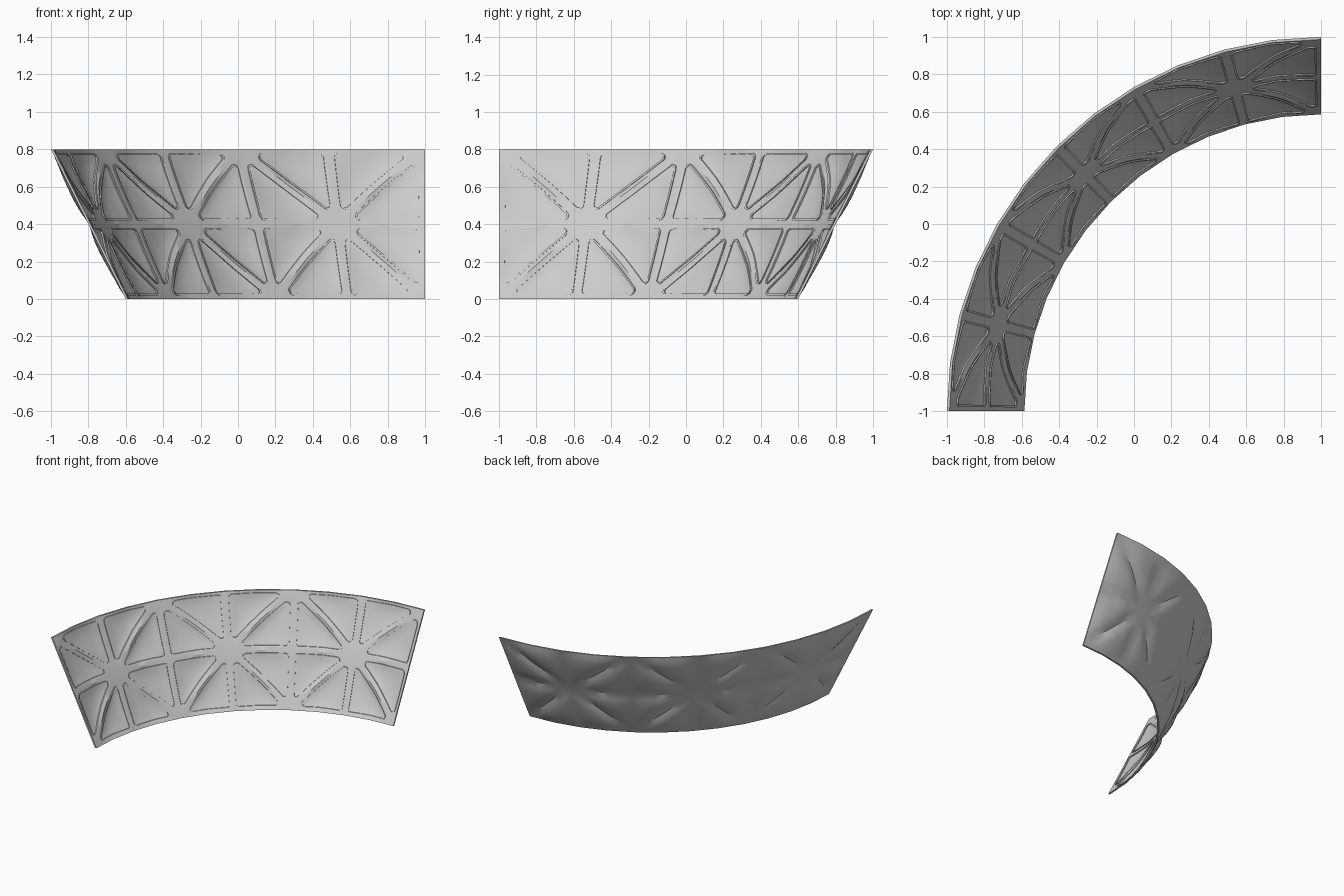
import bpy, bmesh, math
from mathutils import Vector

if "Cube" in bpy.data.objects:
    bpy.data.objects.remove(bpy.data.objects["Cube"])

N = 8                 # grid steps per half cell (15 degrees)
NU, NV = 6 * N, 2 * N
THICK, BULGE = 0.014, 0.024
SU, SV = 0.471, 0.447  # flat size of a half cell


def bulge(u, v):
    # pillow height inside each of the eight triangles of a cell
    a, b = abs(u % 2 - 1), abs(v - 1)
    m, n = max(a, b), min(a, b)
    return BULGE * max(0, 27 * (1 - m) * (m - n) * n) ** 0.75


def point(u, v, d):
    # conical quarter wall, faceted every 7.5 degrees
    k = min(max(math.floor(u * 2), 0), 11)
    f = u * 2 - k
    a0, a1 = (math.radians(90 + 7.5 * j) for j in (k, k + 1))
    c = Vector((math.cos(a0), math.sin(a0), 0)).lerp(Vector((math.cos(a1), math.sin(a1), 0)), f)
    p = c * (1.6 + 0.2 * v + d + bulge(u, v))
    return p + Vector((1, -1, 0.4 * v))


def finish(bm, name):
    bmesh.ops.recalc_face_normals(bm, faces=bm.faces)
    me = bpy.data.meshes.new(name)
    bm.to_mesh(me)
    bm.free()
    ob = bpy.data.objects.new(name, me)
    bpy.context.collection.objects.link(ob)
    bpy.ops.object.select_all(action='DESELECT')
    ob.select_set(True)
    bpy.context.view_layer.objects.active = ob
    bpy.ops.object.shade_smooth_by_angle(angle=math.radians(30))
    return ob


# curved wall shell with pillowed triangles
bm = bmesh.new()
skins = []
for d in (0, -THICK):
    g = [[bm.verts.new(point(i / N, j / N, d)) for j in range(NV + 1)] for i in range(NU + 1)]
    skins.append(g)
    for i in range(NU):
        for j in range(NV):
            a, b, c, e = g[i][j], g[i + 1][j], g[i + 1][j + 1], g[i][j + 1]
            if ((i // N) + (j // N)) % 2 == 0:
                tris = ((a, b, c), (a, c, e))
            else:
                tris = ((a, b, e), (b, c, e))
            for t in tris:
                bm.faces.new(t)
rim = ([(i, 0) for i in range(NU)] + [(NU, j) for j in range(NV)]
       + [(i, NV) for i in range(NU, 0, -1)] + [(0, j) for j in range(NV, 0, -1)])
for (i, j), (k, l) in zip(rim, rim[1:] + rim[:1]):
    o, n = skins
    bm.faces.new((o[i][j], o[k][l], n[k][l], n[i][j]))
finish(bm, "curved_wall")


def rounded_outline(tri, inset, w):
    # rounded triangle: an inset core grown outward by w
    la, lb, lc = ((tri[(i + 1) % 3] - tri[(i + 2) % 3]).length for i in range(3))
    inc = (tri[0] * la + tri[1] * lb + tri[2] * lc) / (la + lb + lc)
    inr = SU * SV / (la + lb + lc)
    core = [inc + (p - inc) * (1 - inset / inr) for p in tri]
    pts = []
    for i in range(3):
        p, q, r = core[i - 1], core[i], core[(i + 1) % 3]
        e0, e1 = q - p, r - q
        t0 = math.atan2(-e0.x, e0.y)
        t1 = math.atan2(-e1.x, e1.y)
        turn = (t1 - t0) % math.tau
        for s in range(7):
            t = t0 + turn * s / 6
            pts.append(q + w * Vector((math.cos(t), math.sin(t))))
        nrm = Vector((math.cos(t1), math.sin(t1)))
        for s in range(1, 14):
            pts.append(q + e1 * s / 14 + w * nrm)
    return pts


# raised beads around every triangle on the inner side
bm = bmesh.new()
SECTION = ((0.028, 0.006), (0.028, -0.009), (0.017, -0.009), (0.017, 0.006))
for cell in range(3):
    c = Vector(((2 * cell + 1) * SU, SV))
    for k in range(8):
        ring = [(1, 0), (1, 1), (0, 1), (-1, 1), (-1, 0), (-1, -1), (0, -1), (1, -1)]
        tri = [c] + [c + Vector((x * SU, y * SV)) for x, y in (ring[k], ring[(k + 1) % 8])]
        # outward normal of a counter-clockwise edge is (dy, -dx)
        tri = [Vector((p.x, -p.y)) for p in tri][::-1]
        loops = []
        for w, h in SECTION:
            pts = rounded_outline([Vector((p.x, p.y)) for p in tri][::1], 0.05, w)
            loops.append([bm.verts.new(point(p.x / SU, -p.y / SV, h - THICK)) for p in pts])
        n = len(loops[0])
        for a, b in zip(loops, loops[1:] + loops[:1]):
            for i in range(n):
                j = (i + 1) % n
                bm.faces.new((a[i], a[j], b[j], b[i]))
finish(bm, "panel_beads")
